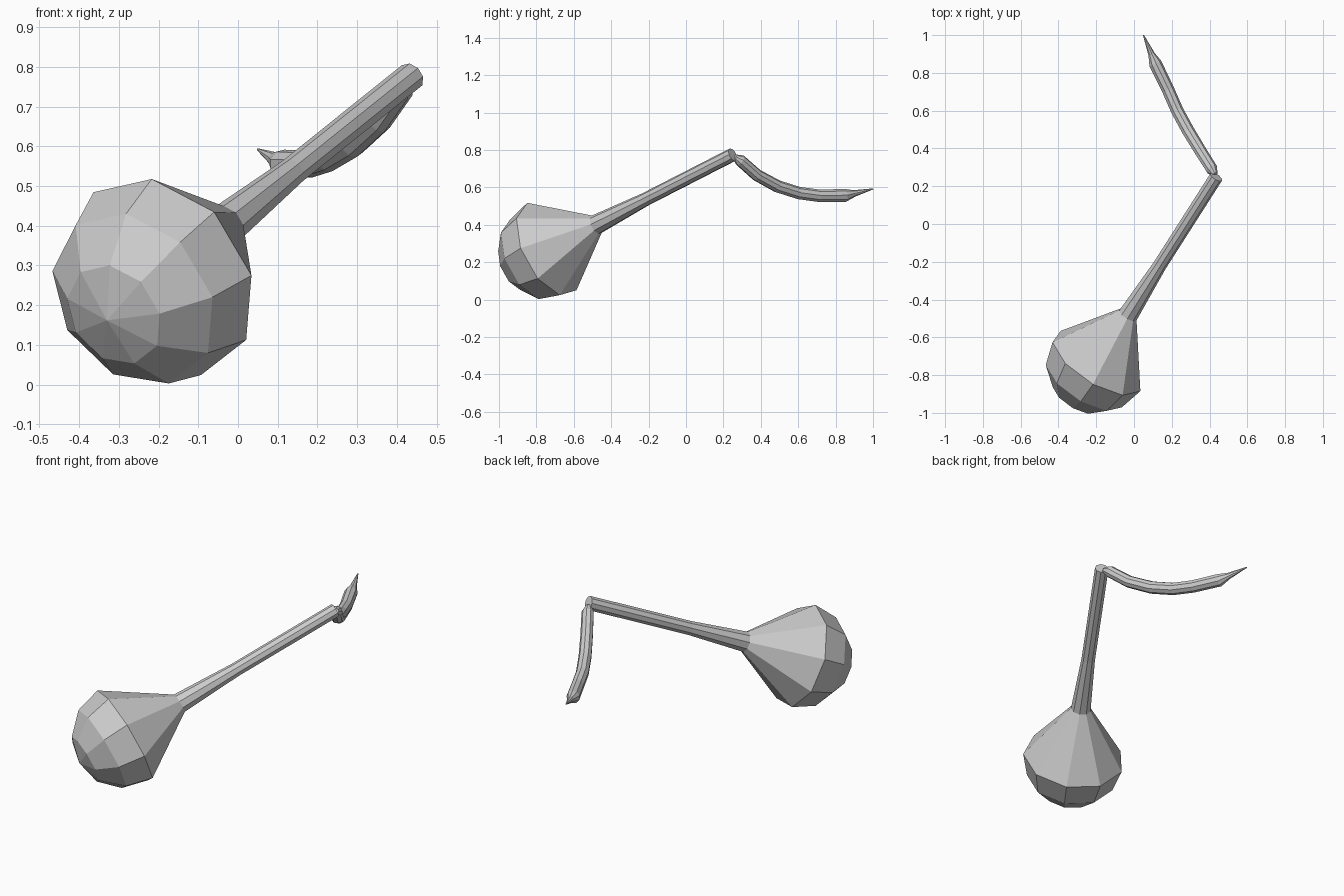
import bpy, bmesh, math
from mathutils import Vector

if "Cube" in bpy.data.objects:
    bpy.data.objects.remove(bpy.data.objects["Cube"])

SIDES = 9


def loft(name, points, radii, start_dir):
    """Flat-shaded tube through points; a zero radius makes a pole."""
    pts = [Vector(p) for p in points]
    bm = bmesh.new()
    rings = []
    side = Vector(start_dir)
    for i, (p, r) in enumerate(zip(pts, radii)):
        axis = (pts[min(i + 1, len(pts) - 1)] - pts[max(i - 1, 0)]).normalized()
        side = (side - axis * side.dot(axis)).normalized()
        up = axis.cross(side)
        if r == 0:
            rings.append([bm.verts.new(p)])
            continue
        angles = [2 * math.pi * k / SIDES for k in range(SIDES)]
        rings.append([bm.verts.new(p + (side * math.cos(a) + up * math.sin(a)) * r)
                      for a in angles])
    for a, b in zip(rings, rings[1:]):
        for k in range(SIDES):
            n = (k + 1) % SIDES
            if len(a) == 1:
                bm.faces.new((a[0], b[n], b[k]))
            elif len(b) == 1:
                bm.faces.new((a[k], a[n], b[0]))
            else:
                bm.faces.new((a[k], a[n], b[n], b[k]))
    for ring in (rings[0], rings[-1]):
        if len(ring) > 1:
            bm.faces.new(ring)
    bmesh.ops.recalc_face_normals(bm, faces=bm.faces[:])
    mesh = bpy.data.meshes.new(name)
    bm.to_mesh(mesh)
    bm.free()
    obj = bpy.data.objects.new(name, mesh)
    bpy.context.collection.objects.link(obj)
    return obj


# Bulb with hemispherical bottom, drawn out into a long straight neck
centre = Vector((-0.195, -0.736, 0.27))
end = Vector((0.435, 0.25, 0.775))
axis = (end - centre).normalized()
R = 0.273
profile = [(-R * math.cos(math.radians(a)), R * math.sin(math.radians(a)))
           for a in (0, 30, 60, 90)]
profile += [(0.33, 0.054), (0.667, 0.037), ((end - centre).length, 0.037)]
loft("bulb_and_neck", [centre + axis * t for t, r in profile],
     [r for t, r in profile], (0.225, -0.146, 0.005))

# Drooping curved stem with a narrow start and a pointed tip
stem = [
    ((0.428, 0.262, 0.762), 0.016),
    ((0.412, 0.290, 0.745), 0.032),
    ((0.355, 0.380, 0.665), 0.033),
    ((0.288, 0.490, 0.605), 0.034),
    ((0.228, 0.600, 0.570), 0.034),
    ((0.180, 0.710, 0.555), 0.034),
    ((0.112, 0.850, 0.557), 0.035),
    ((0.092, 0.900, 0.568), 0.018),
    ((0.050, 1.000, 0.592), 0.003),
]
loft("curved_stem", [p for p, r in stem], [r for p, r in stem], (0, 0.3, 1))
